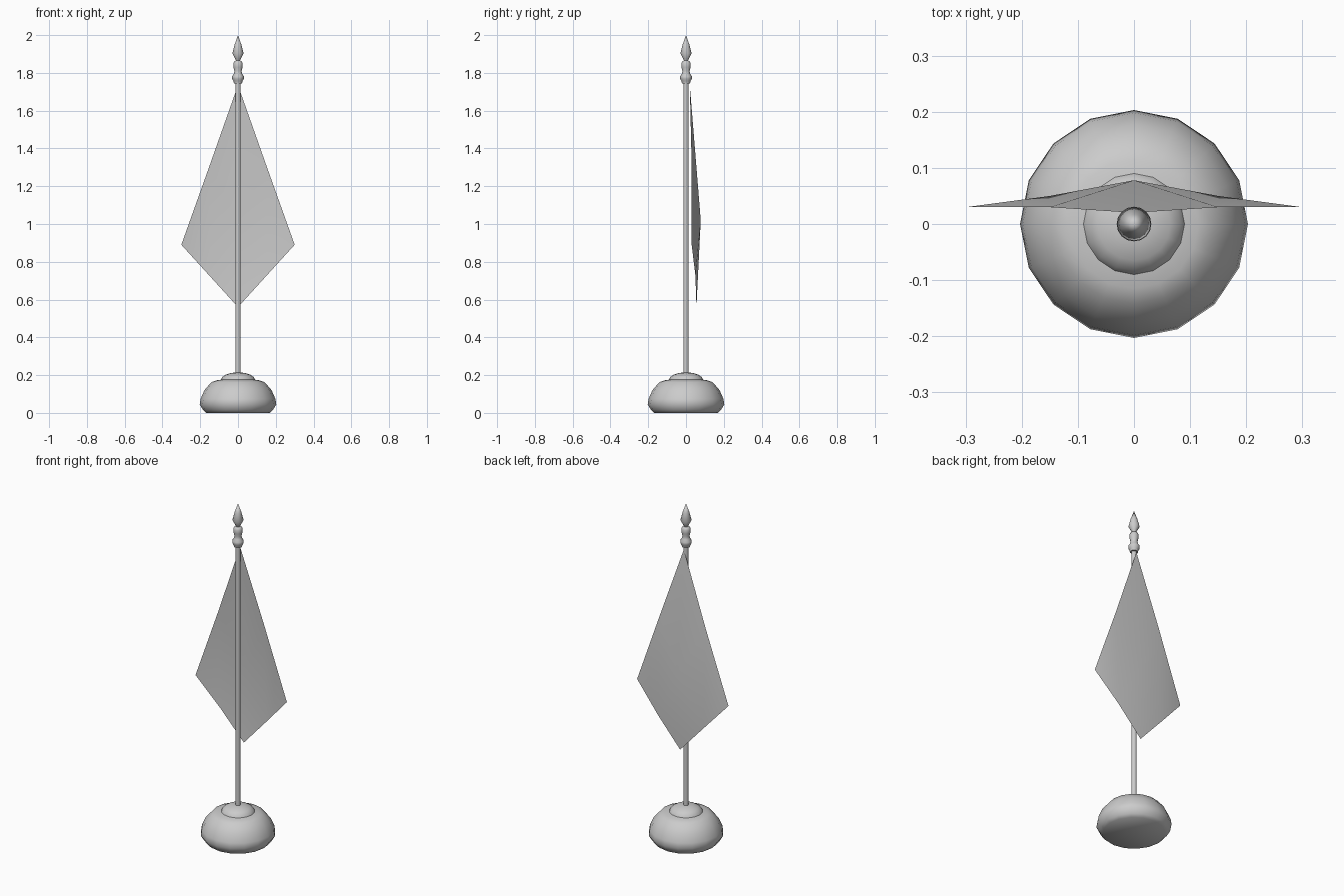
import bpy, bmesh, math

if "Cube" in bpy.data.objects:
    bpy.data.objects.remove(bpy.data.objects["Cube"])


def finish(name, bm, angle):
    bmesh.ops.recalc_face_normals(bm, faces=bm.faces)
    mesh = bpy.data.meshes.new(name)
    bm.to_mesh(mesh)
    bm.free()
    obj = bpy.data.objects.new(name, mesh)
    bpy.context.collection.objects.link(obj)
    bpy.ops.object.select_all(action='DESELECT')
    obj.select_set(True)
    bpy.context.view_layer.objects.active = obj
    bpy.ops.object.shade_smooth_by_angle(angle=math.radians(angle))
    return obj


def lathe(name, profile, sides=16, angle=40):
    """Spin (radius, z) points around the z axis; radius 0 closes an end."""
    bm = bmesh.new()
    verts = [bm.verts.new((r, 0, z)) for r, z in profile]
    edges = [bm.edges.new(pair) for pair in zip(verts, verts[1:])]
    bmesh.ops.spin(bm, geom=verts + edges, cent=(0, 0, 0), axis=(0, 0, 1),
                   angle=math.tau, steps=sides)
    bmesh.ops.remove_doubles(bm, verts=bm.verts, dist=0.0002)
    return finish(name, bm, angle)


# Heavy rounded foot with a shallow groove around its raised collar
lathe("base", [(0, 0), (0.17, 0), (0.185, 0.015), (0.203, 0.045), (0.198, 0.075),
               (0.178, 0.12), (0.142, 0.162), (0.115, 0.172), (0.09, 0.176),
               (0.083, 0.19), (0.065, 0.202), (0.035, 0.212), (0, 0.214)], angle=50)

# Pole
lathe("pole", [(0, 0.2), (0.014, 0.2), (0.014, 1.75), (0, 1.75)])

# Turned finial with a spear tip
lathe("finial", [(0, 1.745), (0.022, 1.745), (0.024, 1.757), (0.031, 1.768), (0.031, 1.782),
                 (0.022, 1.795), (0.019, 1.81), (0.024, 1.83), (0.025, 1.852),
                 (0.019, 1.862), (0.011, 1.866), (0.014, 1.873), (0.03, 1.903),
                 (0.018, 1.95), (0, 2.0)], angle=50)

# Flag hung by one corner: a 3 x 3 cloth sheet bowed backwards in the middle
rows = [[(0, 0.02, 1.735), (0.15, 0.03, 1.31), (0.30, 0.03, 0.89)],
        [(-0.15, 0.03, 1.31), (0, 0.078, 1.02), (0.15, 0.05, 0.725)],
        [(-0.30, 0.03, 0.89), (-0.15, 0.05, 0.725), (0, 0.055, 0.56)]]
bm = bmesh.new()
grid = [[bm.verts.new(p) for p in row] for row in rows]
for i in range(2):
    for j in range(2):
        bm.faces.new((grid[i][j], grid[i + 1][j], grid[i + 1][j + 1], grid[i][j + 1]))
finish("flag", bm, 60)
